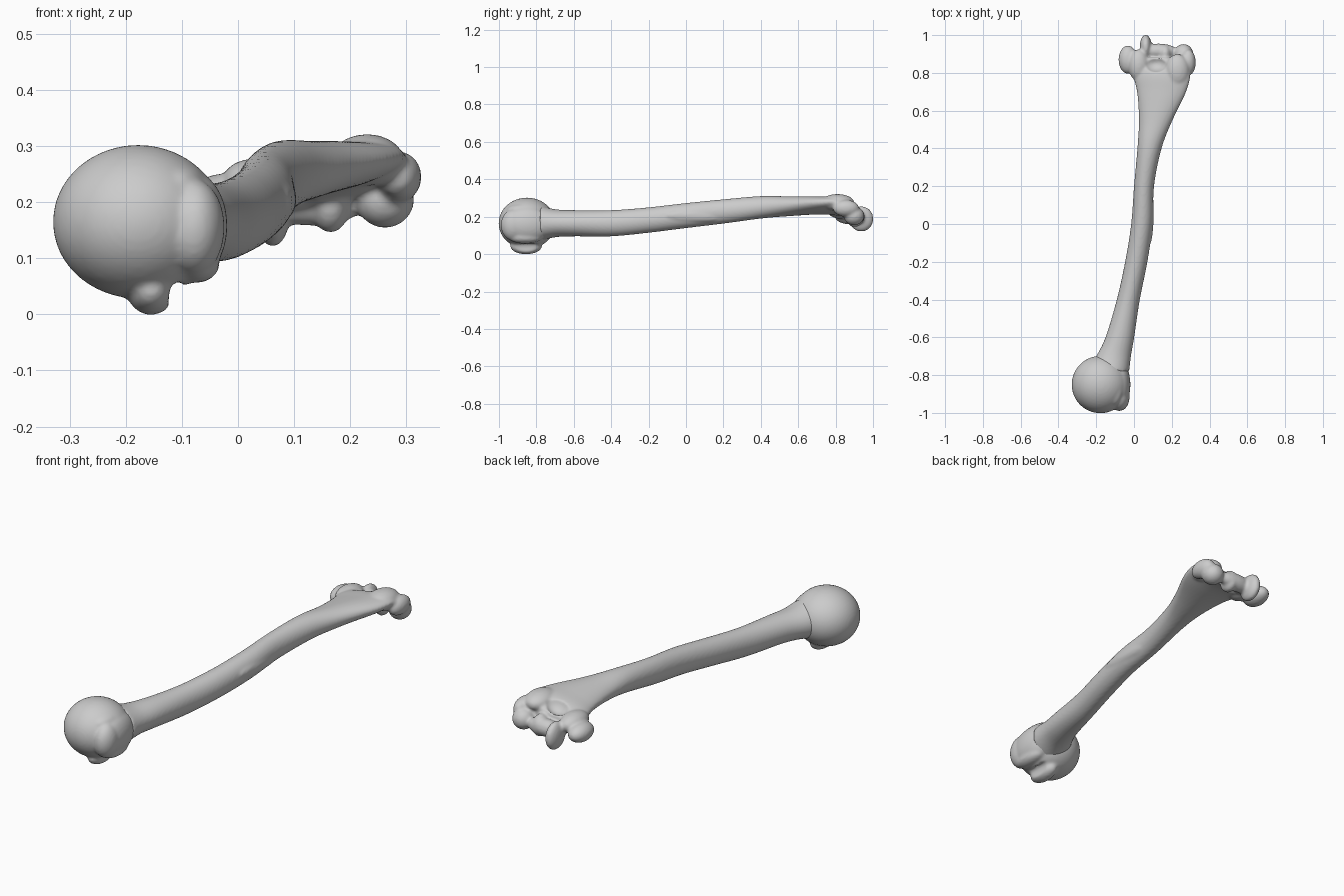
import bpy, bmesh
from math import sin, cos, pi, radians
from mathutils import Matrix, Vector

if "Cube" in bpy.data.objects:
    bpy.data.objects.remove(bpy.data.objects["Cube"])


def blob(bm, centre, radii, tilt=0):
    """Ellipsoid lump, tilted about the long (y) axis."""
    m = (Matrix.Translation(centre) @ Matrix.Rotation(radians(-tilt), 4, 'Y')
         @ Matrix.Diagonal((*radii, 1)))
    bmesh.ops.create_icosphere(bm, subdivisions=4, radius=1, matrix=m)


def spline(rows, steps=6):
    """Smooth interpolation through the section rows."""
    out = []
    for i in range(len(rows) - 1):
        a, b = rows[max(i - 1, 0)], rows[i]
        c, d = rows[i + 1], rows[min(i + 2, len(rows) - 1)]
        for s in range(steps):
            t = s / steps
            out.append([0.5 * (2 * q + (r - p) * t + (2 * p - 5 * q + 4 * r - u) * t * t
                               + (3 * q - p - 3 * r + u) * t ** 3)
                        for p, q, r, u in zip(a, b, c, d)])
    return out + [list(rows[-1])]


def loft(bm, rows, sides=40):
    """Closed tube along y from rows of y, x, z, half width, half depth, tilt."""
    rings = []
    for y, x, z, w, h, tilt in spline(rows):
        k = radians(tilt)
        ring = []
        for i in range(sides):
            a = 2 * pi * i / sides
            u, v = w * cos(a), h * sin(a)
            ring.append(bm.verts.new((x + u * cos(k) - v * sin(k), y,
                                      z + u * sin(k) + v * cos(k))))
        rings.append(ring)
    for r, s in zip(rings, rings[1:]):
        for i in range(sides):
            j = (i + 1) % sides
            bm.faces.new((r[i], r[j], s[j], s[i]))
    bm.faces.new(rings[0])
    bm.faces.new(rings[-1])


def make_object(name, bm):
    bmesh.ops.recalc_face_normals(bm, faces=bm.faces)
    mesh = bpy.data.meshes.new(name)
    bm.to_mesh(mesh)
    bm.free()
    obj = bpy.data.objects.new(name, mesh)
    bpy.context.collection.objects.link(obj)
    return obj


def remesh(obj, voxel):
    m = obj.modifiers.new("fuse", 'REMESH')
    m.mode = 'VOXEL'
    m.voxel_size = voxel
    m.use_smooth_shade = True


def fuse(obj, cuts=(), voxel=0.006, smooth=6):
    """Merge overlapping lumps into one skin, carve hollows and soften."""
    remesh(obj, voxel)
    cutter = None
    if cuts:
        cb = bmesh.new()
        for c in cuts:
            blob(cb, *c)
        cutter = make_object("hollow_cutter", cb)
        cutter.hide_render = True
        b = obj.modifiers.new("hollows", 'BOOLEAN')
        b.operation = 'DIFFERENCE'
        b.solver = 'EXACT'
        b.object = cutter
        remesh(obj, voxel)
    s = obj.modifiers.new("soften", 'SMOOTH')
    s.factor = 0.5
    s.iterations = smooth
    bpy.context.view_layer.update()
    dg = bpy.context.evaluated_depsgraph_get()
    mesh = bpy.data.meshes.new_from_object(obj.evaluated_get(dg))
    obj.modifiers.clear()
    obj.data = mesh
    mesh.polygons.foreach_set("use_smooth", [True] * len(mesh.polygons))
    if cutter:
        bpy.data.objects.remove(cutter)


# Shaft, flaring and flattening towards the elbow end
bm = bmesh.new()
loft(bm, [
    (-0.78, -0.135, 0.165, 0.110, 0.095, 0),
    (-0.70, -0.108, 0.165, 0.092, 0.075, 0),
    (-0.60, -0.075, 0.165, 0.076, 0.070, 0),
    (-0.40, -0.030, 0.165, 0.061, 0.070, 0),
    (-0.20, 0.012, 0.182, 0.059, 0.068, 0),
    (0.00, 0.042, 0.206, 0.057, 0.067, 0),
    (0.20, 0.053, 0.228, 0.053, 0.065, 0),
    (0.40, 0.082, 0.250, 0.064, 0.060, 5),
    (0.55, 0.115, 0.256, 0.090, 0.052, 8),
    (0.70, 0.146, 0.260, 0.132, 0.045, 8),
    (0.80, 0.145, 0.255, 0.158, 0.042, 9),
    (0.88, 0.130, 0.225, 0.165, 0.035, 9),
])
# Muscle ridge on the outer side of the shaft
blob(bm, (0.082, 0.06, 0.205), (0.022, 0.17, 0.035))

# Elbow end: side knobs, columns, pulley and ball
for lump in [
    ((-0.032, 0.870, 0.205), (0.050, 0.075, 0.045)),
    ((0.025, 0.840, 0.232), (0.055, 0.085, 0.045)),
    ((0.230, 0.810, 0.275), (0.065, 0.090, 0.046)),
    ((0.287, 0.855, 0.245), (0.040, 0.070, 0.045)),
    ((0.062, 0.937, 0.188), (0.032, 0.065, 0.068)),
    ((0.130, 0.915, 0.200), (0.100, 0.040, 0.042)),
    ((0.165, 0.902, 0.200), (0.035, 0.050, 0.055)),
    ((0.262, 0.898, 0.205), (0.052, 0.055, 0.051)),
]:
    blob(bm, *lump)
shaft = make_object("shaft_and_elbow_end", bm)
fuse(shaft, cuts=[
    ((0.110, 0.850, 0.315), (0.070, 0.050, 0.070)),
    ((0.110, 0.835, 0.165), (0.060, 0.035, 0.045)),
    ((0.250, 0.815, 0.180), (0.045, 0.030, 0.040)),
])

# Shoulder end: round head with two tubercles and a groove between them
bm = bmesh.new()
for lump in [
    ((-0.178, -0.850, 0.165), (0.152, 0.152, 0.137)),
    ((-0.085, -0.850, 0.158), (0.066, 0.130, 0.098)),
    ((-0.078, -0.920, 0.155), (0.054, 0.070, 0.085)),
    ((-0.155, -0.855, 0.043), (0.043, 0.085, 0.044)),
    ((-0.075, -0.860, 0.090), (0.042, 0.090, 0.034)),
    ((-0.110, -0.860, 0.230), (0.055, 0.100, 0.043)),
]:
    blob(bm, *lump)
head = make_object("shoulder_head", bm)
fuse(head, cuts=[((-0.108, -0.85, 0.030), (0.016, 0.16, 0.030))])
